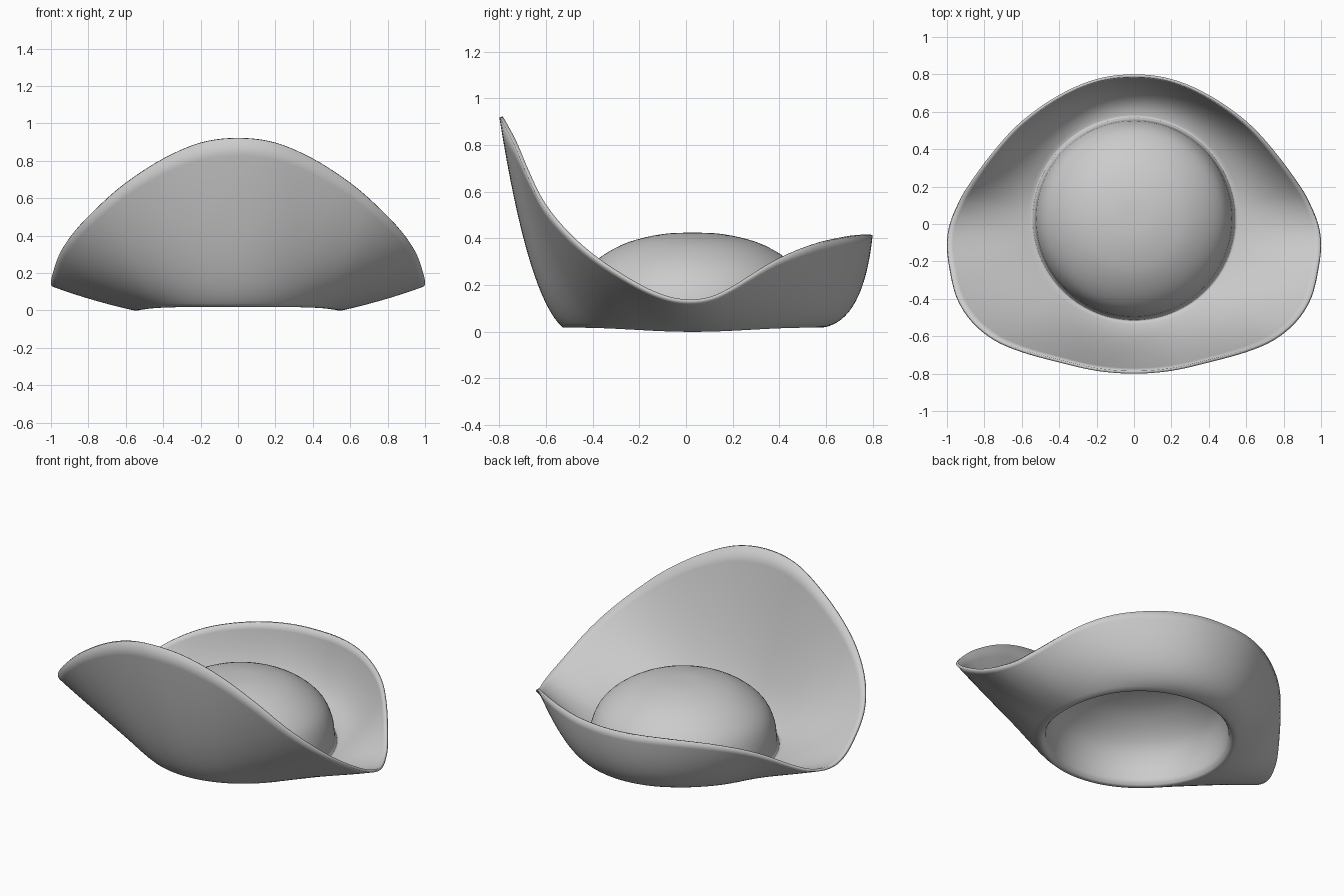
import bpy, bmesh, math
from mathutils import Vector

if "Cube" in bpy.data.objects:
    bpy.data.objects.remove(bpy.data.objects["Cube"])

# Half of the rim line, from the tall front peak round to the back
RIM = [(0, -.80, .92), (.2, -.785, .895), (.4, -.74, .81), (.6, -.685, .68),
       (.75, -.62, .55), (.87, -.52, .425), (.95, -.39, .31), (.99, -.22, .20),
       (1.0, -.1, .145), (.985, 0, .125), (.945, .1, .135), (.89, .2, .18),
       (.75, .39, .30), (.6, .55, .37), (.4, .69, .405), (.2, .775, .415), (0, .80, .415)]
# Crown underside profile (radius, height), from the brim fold to the top
CROWN = [(.535, .0), (.517, .025), (.512, .07), (.503, .14), (.47, .225), (.40, .298),
         (.30, .358), (.20, .39), (.10, .407), (0, .41)]
CENTRE_Y, BASE_R = .028, .556
THICK = .015


def spline(pts, steps, closed=False):
    """Smooth Catmull-Rom curve through the points."""
    p = [Vector(q) for q in pts]
    n = len(p)
    get = (lambda i: p[i % n]) if closed else (lambda i: p[max(0, min(n - 1, i))])
    out = []
    for i in range(n if closed else n - 1):
        a, b, c, d = (get(i + k) for k in (-1, 0, 1, 2))
        for s in range(steps):
            t = s / steps
            out.append(.5 * (2 * b + (c - a) * t + (2 * a - 5 * b + 4 * c - d) * t * t
                             + (3 * b - a - 3 * c + d) * t ** 3))
    if not closed:
        out.append(p[-1])
    return out


rim = spline(RIM + [(-x, y, z) for x, y, z in RIM[-2:0:-1]], 5, closed=True)
crown = spline([(r, 0, z) for r, z in CROWN], 3)


def section(r):
    """One strip of the sheet: brim edge, fold, then up the crown."""
    d = Vector((r.x, r.y - CENTRE_Y, 0)).normalized()
    base_z = .018 * (1 - abs(d.x) ** 6)
    base = Vector((d.x * BASE_R, CENTRE_Y + d.y * BASE_R, base_z))
    w = min(1, abs(d.y) ** 1.3)
    a1, b1 = (.55, .145) if d.y < 0 else (.82, .06)
    a, b = .52 + (a1 - .52) * w, .40 + (b1 - .40) * w
    ctrl = base.lerp(r, a)
    ctrl.z = base.z + (r.z - base.z) * b
    pts = []
    for i in range(17):
        t = 1 - i / 16
        pts.append(base * (1 - t) ** 2 + ctrl * 2 * t * (1 - t) + r * t * t)
    for c in crown[:-1]:
        fade = max(0, 1 - c.z / .2)
        pts.append(Vector((d.x * c.x, CENTRE_Y + d.y * c.x, c.z + base_z * fade)))
    return pts


# Hat sheet: brim and hollow crown in one surface
bm = bmesh.new()
cols = [[bm.verts.new(p) for p in section(r)] for r in rim]
top = bm.verts.new((0, CENTRE_Y, crown[-1].z))
for i, a in enumerate(cols):
    b = cols[(i + 1) % len(cols)]
    for j in range(len(a) - 1):
        bm.faces.new((a[j], b[j], b[j + 1], a[j + 1]))
    bm.faces.new((a[-1], b[-1], top))
mesh = bpy.data.meshes.new("hat")
bm.to_mesh(mesh)
bm.free()
hat = bpy.data.objects.new("hat", mesh)
bpy.context.collection.objects.link(hat)

# Felt thickness, grown to the upper side
sol = hat.modifiers.new("thickness", 'SOLIDIFY')
sol.thickness = THICK
sol.offset = 1

bpy.context.view_layer.objects.active = hat
hat.select_set(True)
bpy.ops.object.shade_smooth_by_angle(angle=math.radians(60))
